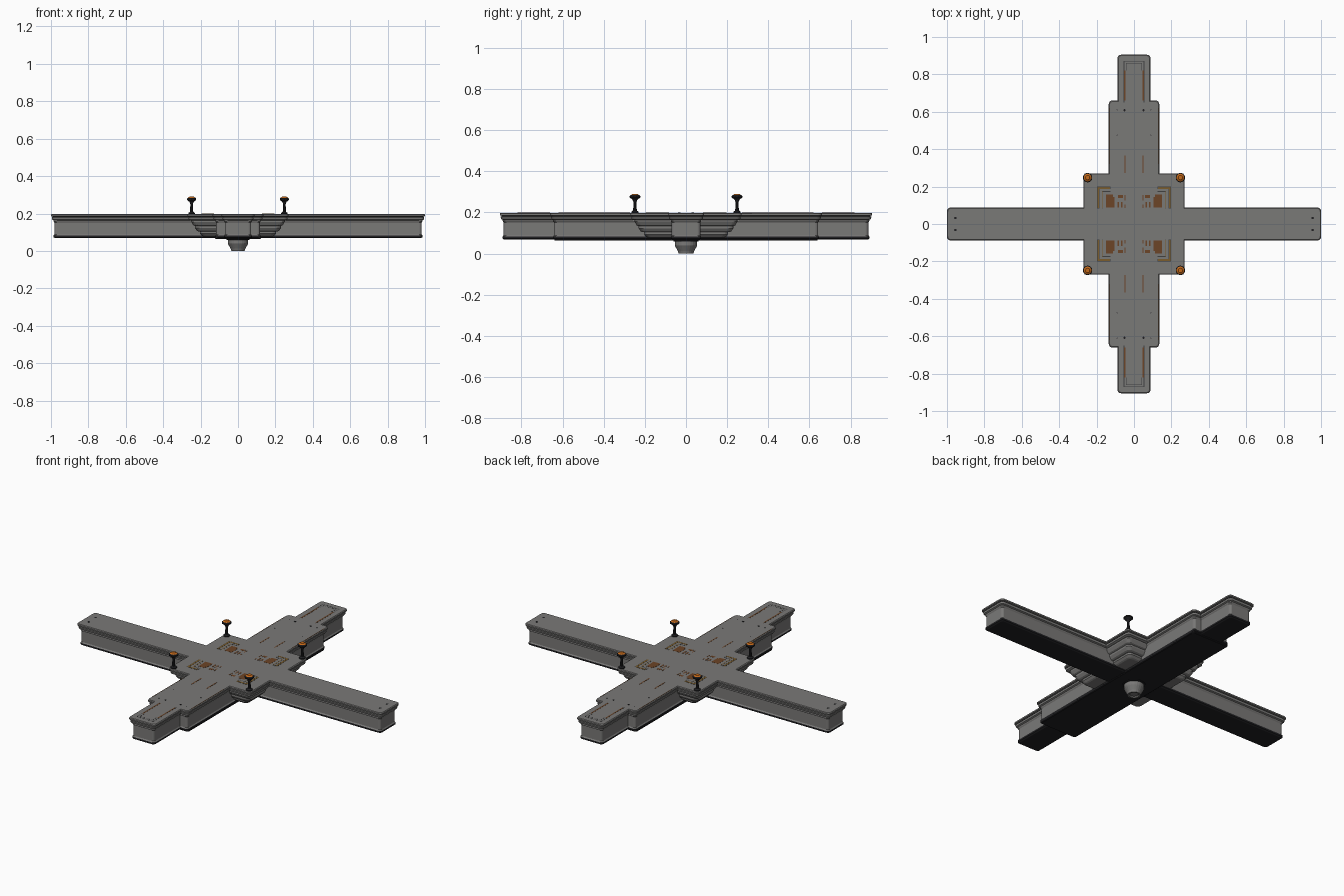
import bpy, bmesh, math

if "Cube" in bpy.data.objects:
    bpy.data.objects.remove(bpy.data.objects["Cube"])


def material(name, rgb):
    m = bpy.data.materials.new(name)
    m.diffuse_color = (*rgb, 1)
    m.use_nodes = True
    m.node_tree.nodes["Principled BSDF"].inputs["Base Color"].default_value = m.diffuse_color
    return m


GREY = material("hull grey", (0.195, 0.192, 0.187))
DARK = material("near black", (0.014, 0.014, 0.016))
SEAM = material("seam grey", (0.05, 0.05, 0.051))
BROWN = material("rust brown", (0.15, 0.058, 0.02))
GOLD = material("dull gold", (0.2, 0.11, 0.025))
ORANGE = material("beacon orange", (0.55, 0.14, 0.01))


def finish(name, bm, mats):
    bmesh.ops.recalc_face_normals(bm, faces=bm.faces)
    me = bpy.data.meshes.new(name)
    bm.to_mesh(me)
    bm.free()
    for m in mats:
        me.materials.append(m)
    ob = bpy.data.objects.new(name, me)
    bpy.context.collection.objects.link(ob)
    return ob


def skin(bm, loops, mat_rule):
    """Bridge a stack of equal point loops; mat_rule: one index per band, then low and top cap."""
    rings = [[bm.verts.new(p) for p in loop] for loop in loops]
    n = len(rings[0])
    for k in range(len(rings) - 1):
        for i in range(n):
            j = (i + 1) % n
            f = bm.faces.new((rings[k][i], rings[k][j], rings[k + 1][j], rings[k + 1][i]))
            f.material_index = mat_rule[k]
    low, top = bm.faces.new(rings[0][::-1]), bm.faces.new(rings[-1])
    low.material_index, top.material_index = mat_rule[-2], mat_rule[-1]
    low.normal_update()
    top.normal_update()
    bmesh.ops.triangulate(bm, faces=[low, top])


def outline(quarter, inset, r):
    """Four-way mirrored staircase outline with its outer corners rounded."""
    pts = []
    for i, (x, y) in enumerate(quarter):
        x, y = x - inset, y - inset
        if i % 2:
            pts.append((x, y))
        else:
            for a in (0, 22.5, 45, 67.5, 90):
                t = math.radians(a)
                pts.append((x - r + r * math.cos(t), y - r + r * math.sin(t)))
    full = pts + [(-x, y) for x, y in reversed(pts)]
    return full + [(-x, -y) for x, y in full]


def tier(name, quarter, rings, mats, rule, r=0.018):
    bm = bmesh.new()
    skin(bm, [[(x, y, z) for x, y in outline(quarter, d, r)] for d, z in rings], rule)
    return finish(name, bm, mats)


def lathe(name, profile, sides, mats, rule, at=(0, 0)):
    bm = bmesh.new()
    loops = [[(at[0] + r * math.cos(2 * math.pi * (i + .5) / sides),
               at[1] + r * math.sin(2 * math.pi * (i + .5) / sides), z)
              for i in range(sides)] for r, z in profile]
    skin(bm, loops, rule)
    return finish(name, bm, mats)


def plates(name, rects, z0, z1, mat):
    """Thin boxes (x0, x1, y0, y1) repeated in all four quadrants."""
    bm = bmesh.new()
    for x0, x1, y0, y1 in rects:
        for sx in (1, -1):
            for sy in (1, -1):
                corners = [(x0, y0), (x1, y0), (x1, y1), (x0, y1)]
                skin(bm, [[(sx * x, sy * y, z) for x, y in corners] for z in (z0, z1)], [0, 0, 0])
    return finish(name, bm, [mat])


# Deck: full cross with centre square, grooved rim
DECK = [(1, .088), (.27, .088), (.27, .27), (.135, .27), (.135, .66), (.088, .66), (.088, .905)]
tier("deck_plate", DECK,
     [(.014, .164), (.006, .168), (.004, .179), (.009, .181), (.009, .184), (0, .186), (0, .194), (.004, .198)],
     [GREY, DARK], [0, 0, 0, 1, 0, 0, 0, 0, 0], r=.018)

# Arm hulls below the deck, with a flared bottom lip and dark underside
HULL = [(1, .088), (.135, .088), (.135, .66), (.088, .66), (.088, .905)]
tier("arm_hull", HULL,
     [(.022, .068), (.014, .073), (.014, .083), (.018, .089), (.018, .152), (.014, .158), (.014, .168)],
     [GREY, DARK], [1, 1, 0, 0, 0, 0, 1, 0], r=.014)
tier("keel_plate", [(.122, .64)], [(.004, .063), (0, .066), (0, .072)], [DARK], [0, 0, 0, 0], r=.01)

# Stepped inverted pyramid under the centre square
for i, (half, z0, z1) in enumerate([(.25, .134, .168), (.23, .104, .135), (.204, .078, .105)]):
    tier("centre_step_%d" % (i + 1), [(half, half)],
         [(.018, z0), (.010, z0 + .004), (0, z1 - .012), (0, z1)],
         [GREY], [0, 0, 0, 0, 0], r=.022)

# Round hub underneath
lathe("bottom_hub", [(.022, .006), (.028, 0), (.036, 0), (.04, .012), (.053, .036), (.055, .042),
                     (.055, .058), (.062, .06), (.062, .07)],
      24, [GREY, DARK], [0, 0, 0, 0, 0, 0, 1, 1, 0, 0])

# Corner beacons: dark stalk, orange cap
for sx in (1, -1):
    for sy in (1, -1):
        lathe("corner_beacon", [(.018, .196), (.018, .203), (.009, .21), (.007, .25), (.012, .262),
                                (.026, .273), (.026, .28), (.021, .284), (.012, .29)],
              10, [DARK, ORANGE], [0, 0, 0, 0, 0, 0, 0, 1, 0, 1], at=(.248 * sx, .248 * sy))

# Deck seams: nested outlines at the narrow arm tips
plates("tip_seam", [(.052, .055, .65, .872), (0, .055, .869, .872), (.040, .042, .82, .86), (0, .042, .858, .86)],
       .196, .1984, SEAM)
# Rust-coloured strips along the long arms
plates("arm_strip", [(.046, .053, .66, .82), (.046, .052, .272, .365), (.046, .051, .125, .155),
                     (.046, .05, .085, .105), (.128, .131, .32, .62)], .196, .1987, BROWN)
# Rust patches near the centre
plates("centre_patch", [(.104, .15, .088, .145), (.112, .15, .14, .157), (.06, .085, .14, .155),
                        (.062, .07, .088, .118), (.08, .088, .088, .118)], .196, .1987, BROWN)
# Gold corner brackets with dark borders
plates("bracket_border", [(.165, .198, .083, .2), (.126, .198, .172, .2)], .196, .1984, SEAM)
plates("bracket_inner", [(.163, .168, .083, .17), (.172, .184, .083, .184), (.126, .184, .177, .186)],
       .196, .1987, GREY)
plates("bracket_gold", [(.186, .195, .085, .197), (.128, .195, .188, .197), (.168, .172, .085, .176)],
       .196, .199, GOLD)

# Small bolts on the deck
for x, y, r in [(.955, .032, .007), (.05, .608, .006), (.09, .61, .003), (.09, .475, .003)]:
    for sx in (1, -1):
        for sy in (1, -1):
            lathe("deck_bolt", [(r, .196), (r, .1988)], 8, [DARK], [0, 0, 0], at=(x * sx, y * sy))
